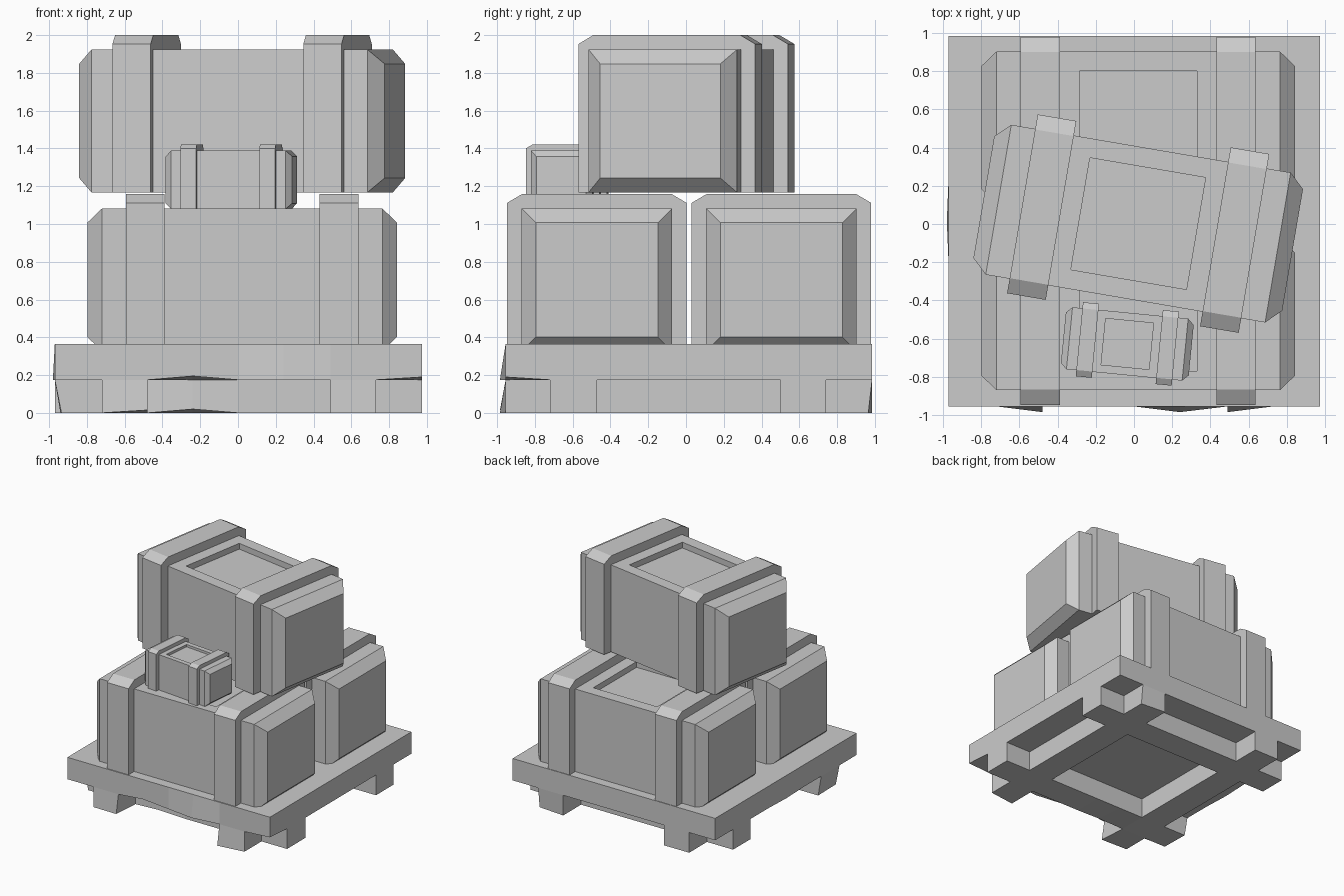
import bpy, bmesh
from math import copysign, radians
from mathutils import Matrix, Vector

if "Cube" in bpy.data.objects:
    bpy.data.objects.remove(bpy.data.objects["Cube"])


def to_mesh(bm, name):
    bmesh.ops.recalc_face_normals(bm, faces=bm.faces[:])
    me = bpy.data.meshes.new(name)
    bm.to_mesh(me)
    bm.free()
    return me


def place(name, mesh, matrix=Matrix()):
    ob = bpy.data.objects.new(name, mesh)
    bpy.context.collection.objects.link(ob)
    ob.matrix_world = matrix
    return ob


def crate_body():
    # box with tapered ends and a sunken lid panel, base at z = 0
    bm = bmesh.new()
    hx, hy, h = 0.742, 0.398, 0.755
    bmesh.ops.create_cube(bm, size=1)
    for v in bm.verts:
        v.co = Vector((v.co.x * 2 * hx, v.co.y * 2 * hy, (v.co.z + 0.5) * h))
    ends = [f for f in bm.faces if abs(f.normal.x) > 0.9]
    lid = [f for f in bm.faces if f.normal.z > 0.9]
    for f in bmesh.ops.extrude_discrete_faces(bm, faces=ends)["faces"]:
        for v in f.verts:
            v.co = Vector((copysign(0.82, v.co.x), copysign(hy - 0.075, v.co.y),
                           0.075 if v.co.z < h / 2 else h - 0.075))
    panel = bmesh.ops.extrude_discrete_faces(bm, faces=lid)["faces"]
    for v in panel[0].verts:
        v.co.x, v.co.y = copysign(0.307, v.co.x), copysign(0.297, v.co.y)
    panel = bmesh.ops.extrude_discrete_faces(bm, faces=panel)["faces"]
    for v in panel[0].verts:
        v.co.z -= 0.05
    return to_mesh(bm, "crate_body")


def crate_bands():
    # two straps with chamfered top corners
    bm = bmesh.new()
    profile = [(-0.475, 0), (0.475, 0), (0.475, 0.785), (0.395, 0.832),
               (-0.395, 0.832), (-0.475, 0.785)]
    for x in (-0.615, 0.41):
        f = bm.faces.new([bm.verts.new((x, y, z)) for y, z in profile])
        r = bmesh.ops.extrude_face_region(bm, geom=[f], use_keep_orig=True)
        for v in r["geom"]:
            if isinstance(v, bmesh.types.BMVert):
                v.co.x += 0.205
    return to_mesh(bm, "crate_bands")


def pallet():
    # slab with crossed runners beneath, edges slightly worn
    bm = bmesh.new()
    xs = [-0.97, -0.72, -0.48, -0.24, 0, 0.24, 0.49, 0.73, 0.975]
    ys = [-0.955, -0.72, -0.47, -0.23, 0.015, 0.26, 0.5, 0.74, 0.985]
    grid = [[bm.verts.new((x, y, 0.365)) for x in xs] for y in ys]
    cells = {}
    for j in range(8):
        for i in range(8):
            f = bm.faces.new((grid[j][i], grid[j][i + 1],
                              grid[j + 1][i + 1], grid[j + 1][i]))
            cells[f] = (i, j)
    r = bmesh.ops.extrude_face_region(bm, geom=list(cells), use_keep_orig=True)
    under = [g for g in r["geom"] if isinstance(g, bmesh.types.BMFace)]
    for g in r["geom"]:
        if isinstance(g, bmesh.types.BMVert):
            g.co.z = 0.175

    def in_runner(f):
        c = f.calc_center_median()
        return 0.47 < abs(c.x) < 0.73 or 0.47 < abs(c.y - 0.015) < 0.73

    r = bmesh.ops.extrude_face_region(bm, geom=[f for f in under if in_runner(f)])
    for g in r["geom"]:
        if isinstance(g, bmesh.types.BMVert):
            g.co.z = 0

    # worn spots: position, offset
    wear = [((-0.48, -0.955, 0), (0, -0.03, 0.015)),
            ((0.24, -0.955, 0.175), (0, -0.03, 0)),
            ((0.49, -0.955, 0), (0, -0.03, 0)),
            ((-0.24, -0.955, 0.175), (0, 0, 0.02)),
            ((-0.24, -0.72, 0), (0, -0.02, 0.02)),
            ((-0.97, 0.015, 0.175), (-0.01, 0, 0)),
            ((-0.97, -0.72, 0), (0.035, 0, 0)),
            ((-0.97, -0.47, 0), (0.03, 0, 0)),
            ((0.975, -0.955, 0.175), (0, 0, 0.015)),
            ((0.73, 0.985, 0), (0, -0.02, 0))]
    for p, d in wear:
        for v in bm.verts:
            if (v.co - Vector(p)).length < 0.005:
                v.co += Vector(d)
                break
    return to_mesh(bm, "pallet")


place("pallet", pallet())

# four crates share the same body and band meshes
body, bands = crate_body(), crate_bands()
crates = [("front_crate", (0.022, -0.472, 0.327), 0, 1),
          ("back_crate", (0.022, 0.505, 0.327), 0, 1),
          ("top_crate", (0.022, 0.002, 1.168), -9.7, 1),
          ("small_crate", (-0.035, -0.628, 1.079), -5.6, 0.41)]
for name, loc, angle, size in crates:
    m = (Matrix.Translation(loc) @ Matrix.Rotation(radians(angle), 4, 'Z')
         @ Matrix.Scale(size, 4))
    place(name + "_body", body, m)
    place(name + "_bands", bands, m)
